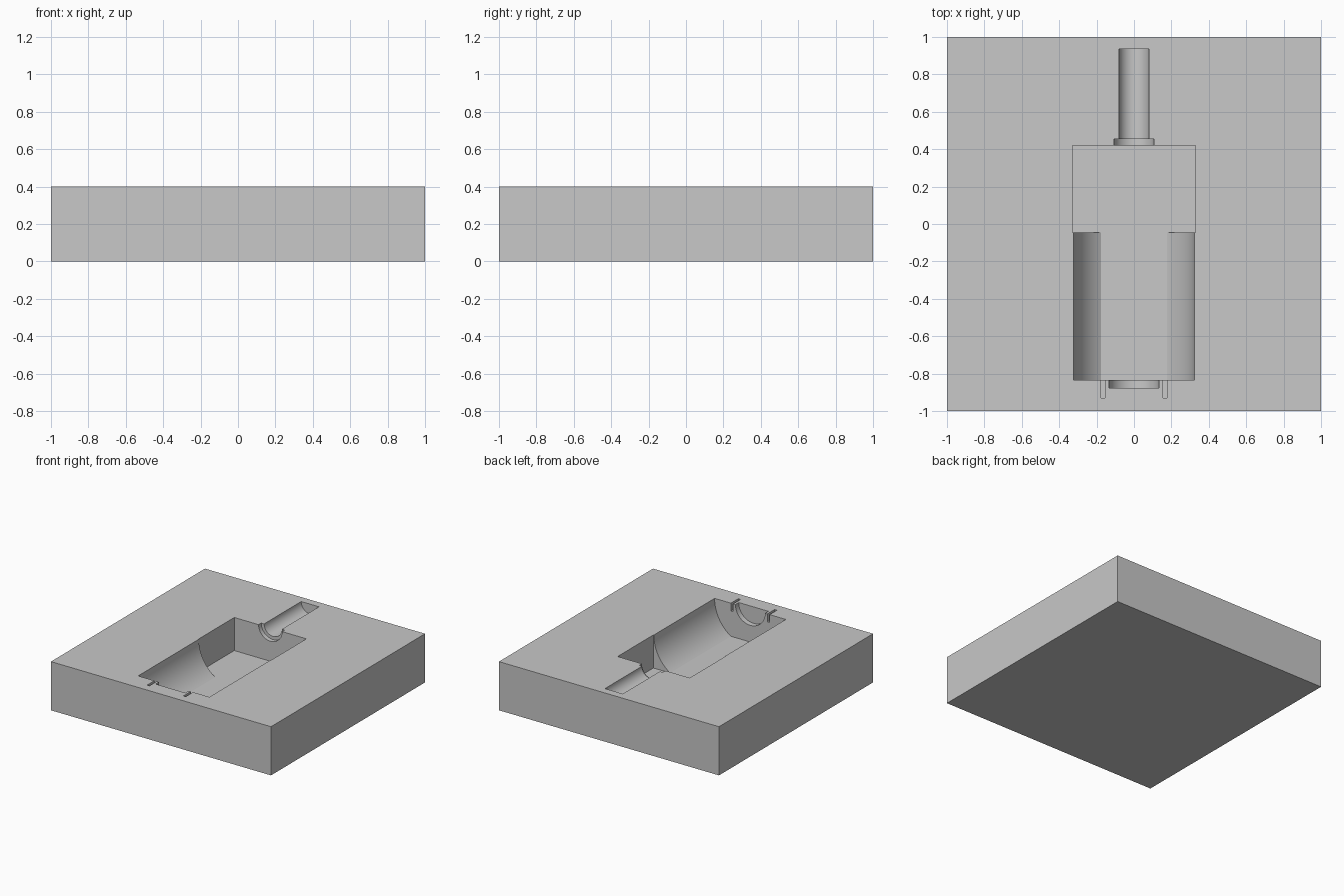
import bpy
import bmesh
from math import asin, cos, sin, pi, sqrt

cube = bpy.data.objects.get("Cube")
if cube:
    bpy.data.objects.remove(cube, do_unlink=True)

TOP = 0.4        # parting face height
BARREL_R = 0.324
FLAT_HALF = 0.176
DEPTH = sqrt(BARREL_R ** 2 - FLAT_HALF ** 2)   # depth of the flat cavity floor

grey = bpy.data.materials.new("plain_grey")
grey.use_nodes = True
colour = (0.58, 0.58, 0.58, 1)
grey.diffuse_color = colour
grey.node_tree.nodes["Principled BSDF"].inputs["Base Color"].default_value = colour


def prism(name, profile, y0, y1):
    """Extrude an x-z profile along y."""
    bm = bmesh.new()
    face = bm.faces.new([bm.verts.new((x, y0, z)) for x, z in profile])
    new = bmesh.ops.extrude_face_region(bm, geom=[face])["geom"]
    bmesh.ops.translate(bm, vec=(0, y1 - y0, 0),
                        verts=[v for v in new if isinstance(v, bmesh.types.BMVert)])
    bmesh.ops.recalc_face_normals(bm, faces=bm.faces)
    mesh = bpy.data.meshes.new(name)
    bm.to_mesh(mesh)
    bm.free()
    mesh.materials.append(grey)
    obj = bpy.data.objects.new(name, mesh)
    bpy.context.collection.objects.link(obj)
    return obj


def rect(x0, x1, z0, z1):
    return [(x0, z0), (x1, z0), (x1, z1), (x0, z1)]


def trough(radius, depth, steps=24):
    """Half-round channel, cut off flat at the given depth."""
    end = asin(min(1, depth / radius))
    arc = [(radius * cos(end * i / steps), TOP - radius * sin(end * i / steps))
           for i in range(steps + 1)]
    left = [(-x, z) for x, z in reversed(arc)]
    if end > pi / 2 - 0.001:
        left = left[1:]
    return [(radius, TOP + 0.1)] + arc + left + [(-radius, TOP + 0.1)]


# Mould block
block = prism("mould_block", rect(-1, 1, 0, TOP), -1, 1)

# Cavity cutters
cutters = [
    prism("housing_cutter", rect(-0.328, 0.328, TOP - DEPTH, TOP + 0.1), -0.045, 0.42),
    prism("barrel_cutter", trough(BARREL_R, DEPTH), -0.834, 0.1),
    prism("rear_boss_cutter", trough(0.135, 0.135), -0.877, -0.7),
    prism("collar_cutter", trough(0.107, 0.107), 0.3, 0.455),
    prism("shaft_cutter", trough(0.081, 0.081), 0.35, 0.936),
]
for side, x0, x1 in (("left", 0.155, 0.176), ("right", -0.176, -0.155)):
    cutters.append(prism(side + "_terminal_cutter",
                         rect(x0, x1, TOP - 0.065, TOP + 0.1), -0.93, -0.75))

bpy.ops.object.select_all(action="DESELECT")
block.select_set(True)
bpy.context.view_layer.objects.active = block
for cutter in cutters:
    cutter.hide_render = True
    mod = block.modifiers.new(cutter.name, "BOOLEAN")
    mod.operation = "DIFFERENCE"
    mod.solver = "EXACT"
    mod.object = cutter
    bpy.ops.object.modifier_apply(modifier=mod.name)
    bpy.data.objects.remove(cutter, do_unlink=True)

# Smooth channels with crisp edges
bpy.ops.object.shade_smooth_by_angle(angle=0.4)
